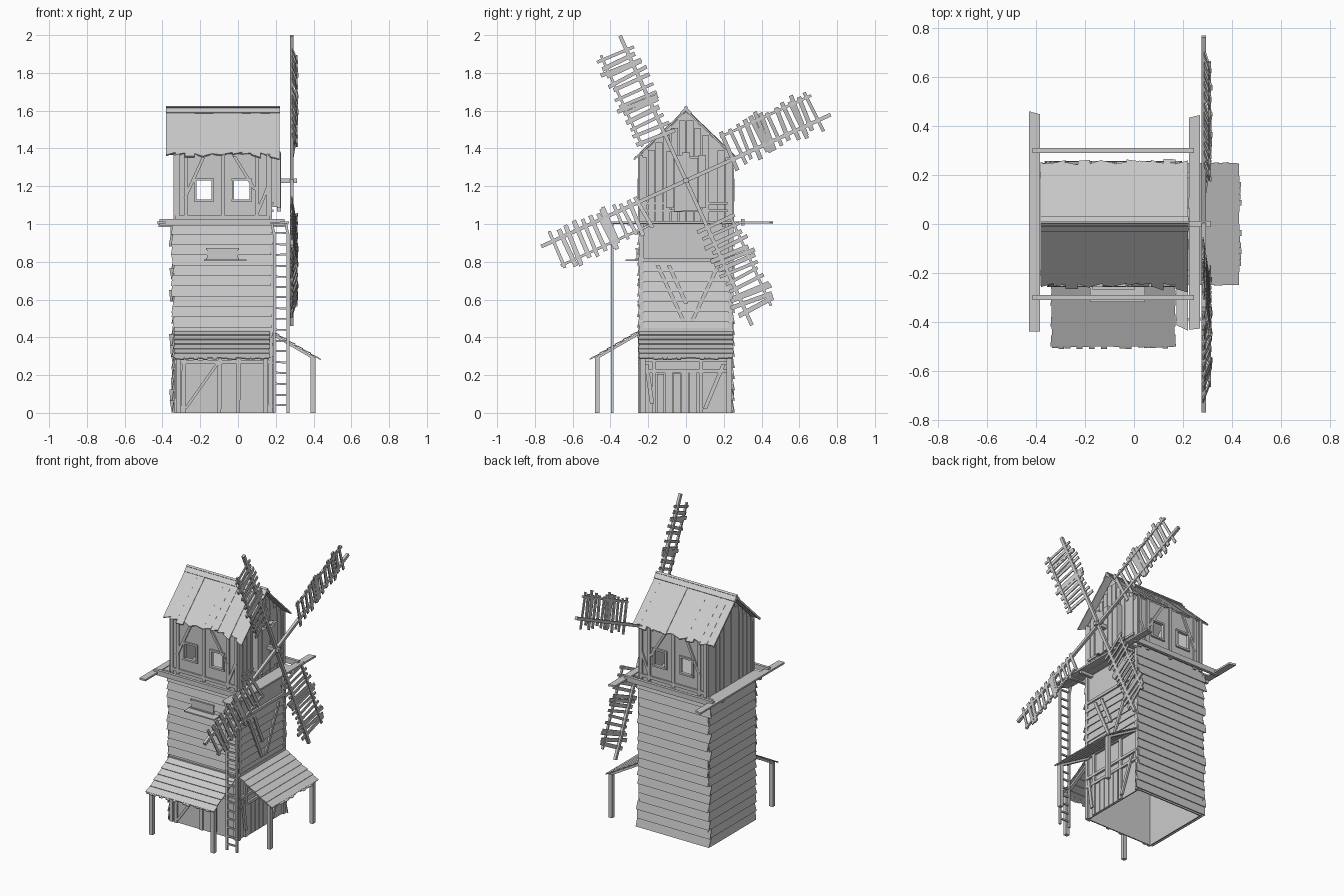
import bpy, bmesh, math, random
from mathutils import Vector as V

if "Cube" in bpy.data.objects:
    bpy.data.objects.remove(bpy.data.objects["Cube"])

random.seed(4)
R = random.uniform
X, Y, Z = V((1, 0, 0)), V((0, 1, 0)), V((0, 0, 1))


def board(bm, p0, p1, w, t, skew=0.0):
    """Plank from p0 to p1; w and t are full width and thickness vectors."""
    p0, p1, w, t = V(p0), V(p1), V(w), V(t)
    d = (p1 - p0).normalized()
    vs = []
    for p in (p0, p1):
        s = R(-skew, skew)
        for a, b in ((-1, -1), (1, -1), (1, 1), (-1, 1)):
            vs.append(bm.verts.new(p + w * a / 2 + t * b / 2 + d * s * a))
    for f in ((0, 1, 2, 3), (7, 6, 5, 4), (0, 4, 5, 1), (1, 5, 6, 2), (2, 6, 7, 3), (3, 7, 4, 0)):
        bm.faces.new([vs[i] for i in f])


def box(bm, x0, x1, y0, y1, z0, z1):
    board(bm, (x0, (y0 + y1) / 2, (z0 + z1) / 2), (x1, (y0 + y1) / 2, (z0 + z1) / 2),
          Y * (y1 - y0), Z * (z1 - z0))


def part(name, build):
    bm = bmesh.new()
    build(bm)
    bmesh.ops.recalc_face_normals(bm, faces=bm.faces)
    me = bpy.data.meshes.new(name)
    bm.to_mesh(me)
    bm.free()
    ob = bpy.data.objects.new(name, me)
    bpy.context.collection.objects.link(ob)


# Tower shell, open underneath
def shell(bm):
    box(bm, -.335, .17, -.243, -.235, 0, 1)
    box(bm, -.335, .17, .235, .243, 0, 1)
    box(bm, -.335, -.327, -.235, .235, 0, 1)
    box(bm, .162, .17, -.235, .235, 0, 1)
    box(bm, -.335, .175, -.245, .245, 1, 1.015)
part("tower_walls", shell)


# Overlapping horizontal cladding
def cladding(a, b, normal, z0, z1, n, jag):
    a, b, h = V(a), V(b), (z1 - z0) / n
    d = (b - a).normalized()
    def build(bm):
        for i in range(n):
            lo, hi = R(0, jag), R(0, jag)
            c = Z * (z0 + h * (i + .5)) + normal * .007
            board(bm, a + c - d * lo, b + c + d * hi, Z * h * 1.06 - normal * .011, normal * .006, .006)
    return build
part("left_cladding", cladding((-.337, -.245, 0), (-.337, .245, 0), -X, 0.005, 1, 17, .008))
part("back_cladding", cladding((-.34, .243, 0), (.172, .243, 0), Y, 0.005, 1, 17, .022))
part("front_cladding", cladding((-.338, -.243, 0), (.172, -.243, 0), -Y, .4, 1, 11, .014))
part("right_cladding", cladding((.17, -.245, 0), (.17, .245, 0), X, .43, .8, 7, .004))


# Timber framing on the lower front and right walls
def front_frame(bm):
    for x in (-.325, -.29, -.1, .0, .155):
        board(bm, (x, -.246, 0), (x + R(-.008, .008), -.246, .4), X * .022, Y * .014)
    board(bm, (-.335, -.247, .27), (.172, -.247, .27), Z * .022, Y * .016)
    board(bm, (-.28, -.246, .02), (-.11, -.246, .26), X * .018, Y * .01)
part("front_frame", front_frame)


def right_frame(bm):
    for y in (-.237, -.17, .08, .237):
        board(bm, (.175, y, 0), (.175, y, .43), Y * .022, X * .014)
    for y in (-.237, .237):
        board(bm, (.176, y, .43), (.176, y, 1), Y * .022, X * .016)
    for z in (.22, .28, .44, .81):
        board(bm, (.178, -.24, z), (.178, .24, z), Z * .018, X * .014)
    for y0, z0, y1, z1 in ((-.15, .78, -.01, .48), (.17, .78, .03, .48), (-.09, .78, .0, .58),
                           (.1, .02, .2, .26), (-.21, .26, -.18, .05)):
        board(bm, (.184, y0, z0), (.184, y1, z1), Y * .022, X * .012)
    for k in range(5):
        y = -.135 + k * .043
        board(bm, (.174, y, 0), (.174, y, .21 + R(-.005, .005)), Y * .039, X * .01)
part("right_frame_and_door", right_frame)


# Small front hatch with sill
def hatch(bm):
    box(bm, -.165, .0, -.262, -.24, .815, .868)
    for z in (.815, .868):
        board(bm, (-.17, -.262, z), (.005, -.262, z), Z * .01, Y * .012)
    box(bm, -.18, .045, -.32, -.245, .805, .813)
part("front_hatch", hatch)


# Cabin long walls with two open windows each
WIN = ((-.22, -.14), (-.02, .06))
def cabin_side(s):
    def build(bm):
        y0, y1 = sorted((s * .235, s * .245))
        box(bm, -.33, .17, y0, y1, 1.01, 1.13)
        box(bm, -.33, .17, y0, y1, 1.23, 1.37)
        for a, b in ((-.33, -.22), (-.14, -.02), (.06, .17)):
            box(bm, a, b, y0, y1, 1.13, 1.23)
        y = s * .248
        for a, b in WIN:
            for x in (a - .006, b + .006):
                board(bm, (x, y, 1.12), (x, y, 1.24), X * .012, Y * .016)
            for z in (1.124, 1.236):
                board(bm, (a - .014, y, z), (b + .014, y, z), Z * .012, Y * .018)
        for x in (-.32, -.275, -.08, .1, .16):
            board(bm, (x, y, 1.01), (x, y, 1.37), X * .02, Y * .012)
        for x0, z0, x1, z1 in ((-.28, 1.14, -.18, 1.36), (-.02, 1.36, .09, 1.18), (.09, 1.03, .16, 1.2)):
            board(bm, (x0, y, z0), (x1, y, z1), X * .018, Y * .014)
        board(bm, (-.33, y, 1.035), (.17, y, 1.035), Z * .02, Y * .014)
    return build
part("cabin_front_wall", cabin_side(-1))
part("cabin_back_wall", cabin_side(1))


# Gable walls of upright planks cut to the roof slope
def gable(x, out):
    def build(bm):
        ring = [(-.245, 1.01), (.245, 1.01), (.245, 1.36), (0, 1.595), (-.245, 1.36)]
        f = bm.faces.new([bm.verts.new((x, y, z)) for y, z in ring])
        g = bmesh.ops.extrude_face_region(bm, geom=[f])
        bmesh.ops.translate(bm, verts=[v for v in g['geom'] if isinstance(v, bmesh.types.BMVert)], vec=X * -out * .008)
        for i in range(12):
            y = -.225 + i * .041
            top = 1.585 - .96 * (abs(y) + .018)
            board(bm, (x + out * .004, y, 1.01), (x + out * .004, y, top), Y * .036, X * R(.007, .012))
        for y in (-.237, .237):
            board(bm, (x, y, 1.01), (x, y, 1.365), Y * .02, X * .022)
    return build
part("left_gable", gable(-.33, -1))
part("right_gable", gable(.17, 1))


# Boxed plank panel behind the sails
def panel(bm):
    box(bm, .17, .21, -.1, .1, 1.09, 1.36)
    for i in range(5):
        y = -.085 + i * .0425
        board(bm, (.217, y, 1.075 + R(-.01, .015)), (.217, y, 1.37 + R(-.02, .02)), Y * .04, X * R(.01, .022))
    for z in (1.07, 1.11):
        board(bm, (.18, -.22, z), (.18, .22, z), Z * .015, X * .014)
part("sail_panel", panel)


# Roof planks and crossed ridge boards
def roof(bm):
    for s in (-1, 1):
        d = V((0, s * .256, -.245)).normalized()
        n = V((0, s * .245, .256)).normalized()
        top = V((0, 0, 1.603))
        board(bm, top + X * -.378, top + X * -.378 + d * .345, X * .008, n * .012)
        for i in range(12):
            x = -.355 + i * .05
            p = top + X * x + n * R(-.001, .003)
            board(bm, p, p + d * R(.335, .372), X * .05, n * .009, .012)
        c = top + n * .008 + d * .006
        board(bm, c - X * .382, c + X * .222, d * .048, n * .008)
part("roof", roof)


# Gallery planks and side rails
def gallery(bm):
    board(bm, (-.407, -.44, 1.008), (-.407, .455, 1.008), X * .045, Z * .012, .01)
    board(bm, (-.36, -.25, 1.006), (-.36, .25, 1.006), X * .045, Z * .01)
    board(bm, (.247, -.43, 1.008), (.247, .44, 1.008), X * .046, Z * .012, .012)
    board(bm, (.197, -.425, 1.006), (.197, .24, 1.006), X * .048, Z * .01, .012)
    for y in (-.3, .3):
        board(bm, (-.415, y, 1.01), (.245, y, 1.01), Z * .034, Y * .02)
    for y in (-.2, .2):
        board(bm, (-.42, y, .992), (.26, y, .992), Z * .018, Y * .02)
part("gallery", gallery)


# Lean-to canopies: overlapping rows, ragged shingle ends, rafters and posts
def canopy(origin, along, out, length):
    o, slope = V(origin), (out * .25 - Z * .145)
    d = slope.normalized()
    n = (out * .145 + Z * .25).normalized()
    def build(bm):
        L = slope.length
        board(bm, o, o + along * length, Z * .02, out * .02)
        for i in range(6):
            c = o + d * L * (i + .5) / 6 + n * .006
            e = R(0, .005)
            board(bm, c - along * e, c + along * (length + e), d * L / 5.6 + n * .005, n * .005, .003)
        for i in range(20):
            p = o + along * length * (i + .5) / 20 + d * L * .93 + n * .006
            board(bm, p, p + d * R(.02, .035), along * length / 21, n * .006)
        for k in (.02, length - .02):
            board(bm, o + along * k - n * .006, o + along * k + d * L * .96 - n * .006, along * .02, n * .014)
            foot = o + along * k + out * .225
            foot.z = 0
            board(bm, foot, foot + Z * .295, along * .027, out * .025)
    return build
part("front_canopy", canopy((-.335, -.245, .43), X, -Y, .5))
part("right_canopy", canopy((.172, -.247, .43), Y, X, .494))


# Ladder up to the gallery
def ladder(bm):
    for x, top in ((.192, .178), (.265, .252)):
        board(bm, (x, -.39, 0), (x, -.39, .95), X * .014, Y * .014)
        board(bm, (x, -.39, .94), (top, -.39, 1.01), X * .014, Y * .014)
    for i in range(17):
        z = .04 + i * .057
        board(bm, (.188, -.39, z + R(-.004, .004)), (.269, -.39, z + R(-.004, .004)), Z * .01, Y * .01)
part("ladder", ladder)


# Axle and four lattice sails
HUB = V((.285, 0, 1.23))
def axle(bm):
    board(bm, (.15, 0, 1.23), (.312, 0, 1.23), Y * .024, Z * .024)
part("axle", axle)


def sail(a):
    u = V((0, math.cos(a), math.sin(a)))
    v = V((0, -math.sin(a), math.cos(a)))
    def at(r, s):
        return HUB + u * r + v * s + X * (.004 + s * .15)
    def build(bm):
        board(bm, HUB, HUB + u * .842, v * .02, X * .018)
        board(bm, at(.26, .135), at(.79, .135), v * .014, X * .012)
        for i in range(12):
            r = .275 + i * .0445
            board(bm, at(r + R(-.008, .008), R(-.065, -.03)), at(r + R(-.012, .012), R(.15, .175)),
                  u * R(.016, .026), X * .007)
        for r in (.47, .68):
            board(bm, at(r, -.05), at(r + .012, .18), u * .022, X * .01)
    return build
for k in range(4):
    part("sail_%d" % (k + 1), sail(math.radians(24.5 + 90 * k)))
